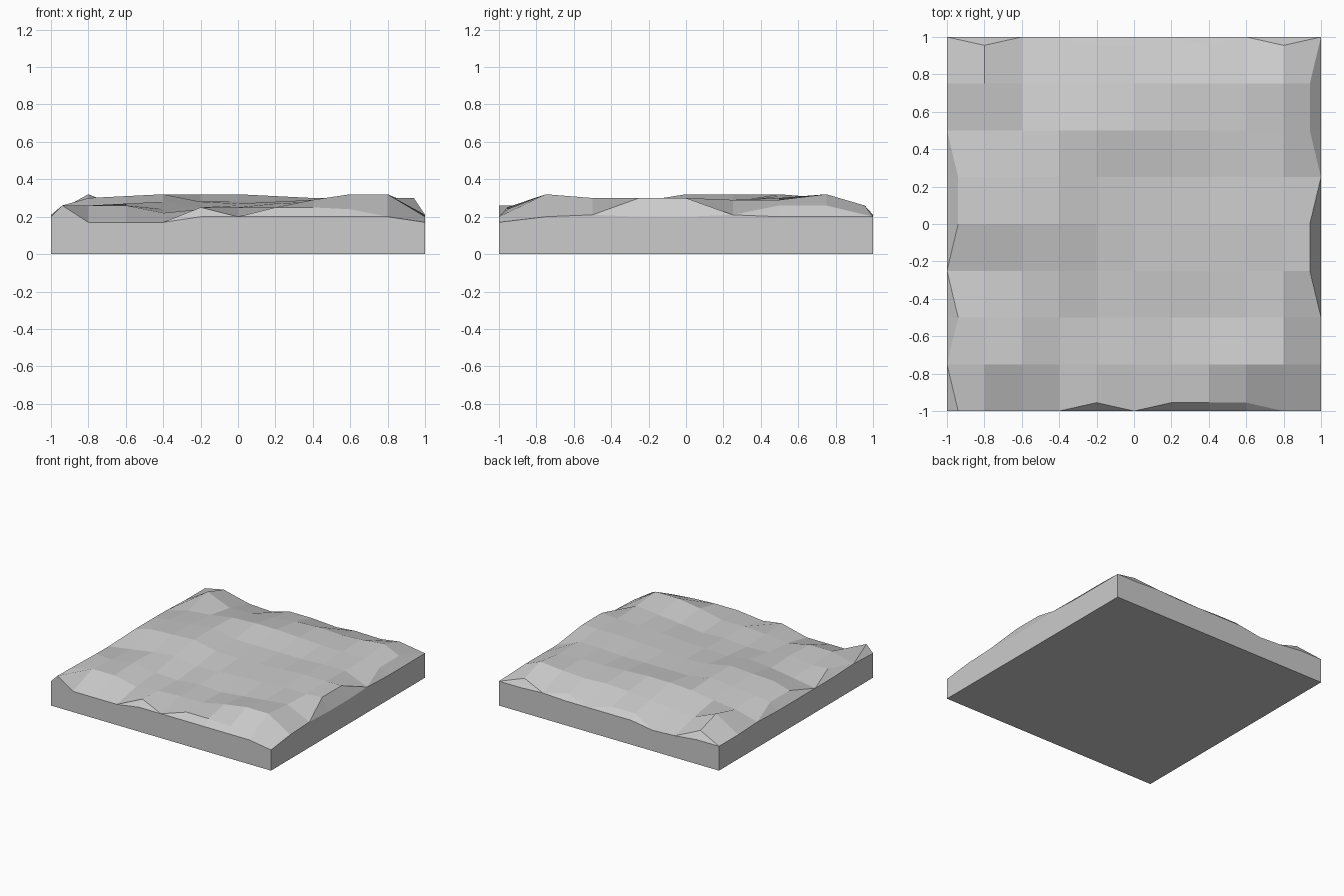
import bpy, bmesh

if "Cube" in bpy.data.objects:
    bpy.data.objects.remove(bpy.data.objects["Cube"])

# Relief heights in hundredths, rows from front to back, left to right
RELIEF = [
    [26, 17, 17, 17, 25, 20, 25, 25, 24, 20, 17],
    [21, 26, 26, 22, 24, 25, 25, 29, 32, 32, 20],
    [25, 24, 27, 24, 23, 25, 24, 26, 28, 30, 21],
    [20, 23, 26, 28, 25, 26, 27, 28, 29, 29, 30],
    [26, 30, 31, 32, 28, 27, 28, 29, 30, 30, 30],
    [26, 28, 30, 32, 28, 28, 28, 28, 29, 29, 21],
    [21, 26, 28, 31, 32, 32, 31, 30, 30, 29, 26],
    [20, 32, 24, 25, 27, 29, 30, 29, 30, 32, 26],
    [20, 26, 18, 17, 24, 24, 20, 24, 21, 26, 20],
]
NY, NX = len(RELIEF), len(RELIEF[0])
WALL, INSET = 0.20, 0.06

bm = bmesh.new()

# Uneven top surface; high rim points are pulled inward to form a chipped edge
top = []
for j, row in enumerate(RELIEF):
    line = []
    for i, h in enumerate(row):
        x, y, z = -1 + 2 * i / (NX - 1), -1 + 2 * j / (NY - 1), h / 100
        if z > 0.215:
            if i in (0, NX - 1):
                x *= 1 - INSET
            elif j in (0, NY - 1):
                y *= 1 - INSET * 0.75
        line.append(bm.verts.new((x, y, z)))
    top.append(line)
for j in range(NY - 1):
    for i in range(NX - 1):
        bm.faces.new((top[j][i], top[j][i + 1], top[j + 1][i + 1], top[j + 1][i]))

# Rim loop, counter-clockwise
rim = ([(i, 0) for i in range(NX - 1)] + [(NX - 1, j) for j in range(NY - 1)]
       + [(i, NY - 1) for i in range(NX - 1, 0, -1)] + [(0, j) for j in range(NY - 1, 0, -1)])
upper, wall, foot = [], [], []
for i, j in rim:
    t = top[j][i]
    x, y = -1 + 2 * i / (NX - 1), -1 + 2 * j / (NY - 1)
    z = t.co.z if t.co.z <= 0.215 else WALL
    upper.append(t)
    wall.append(bm.verts.new((x, y, z)))
    foot.append(bm.verts.new((x, y, 0)))

# Chipped edge band, straight walls and flat underside
n = len(rim)
for k in range(n):
    m = (k + 1) % n
    bm.faces.new((wall[k], wall[m], upper[m], upper[k]))
    bm.faces.new((foot[k], foot[m], wall[m], wall[k]))
bm.faces.new(foot[::-1])
bmesh.ops.remove_doubles(bm, verts=bm.verts[:], dist=0.001)
bmesh.ops.recalc_face_normals(bm, faces=bm.faces[:])

mesh = bpy.data.meshes.new("ground_tile")
bm.to_mesh(mesh)
bm.free()
bpy.context.collection.objects.link(bpy.data.objects.new("ground_tile", mesh))
